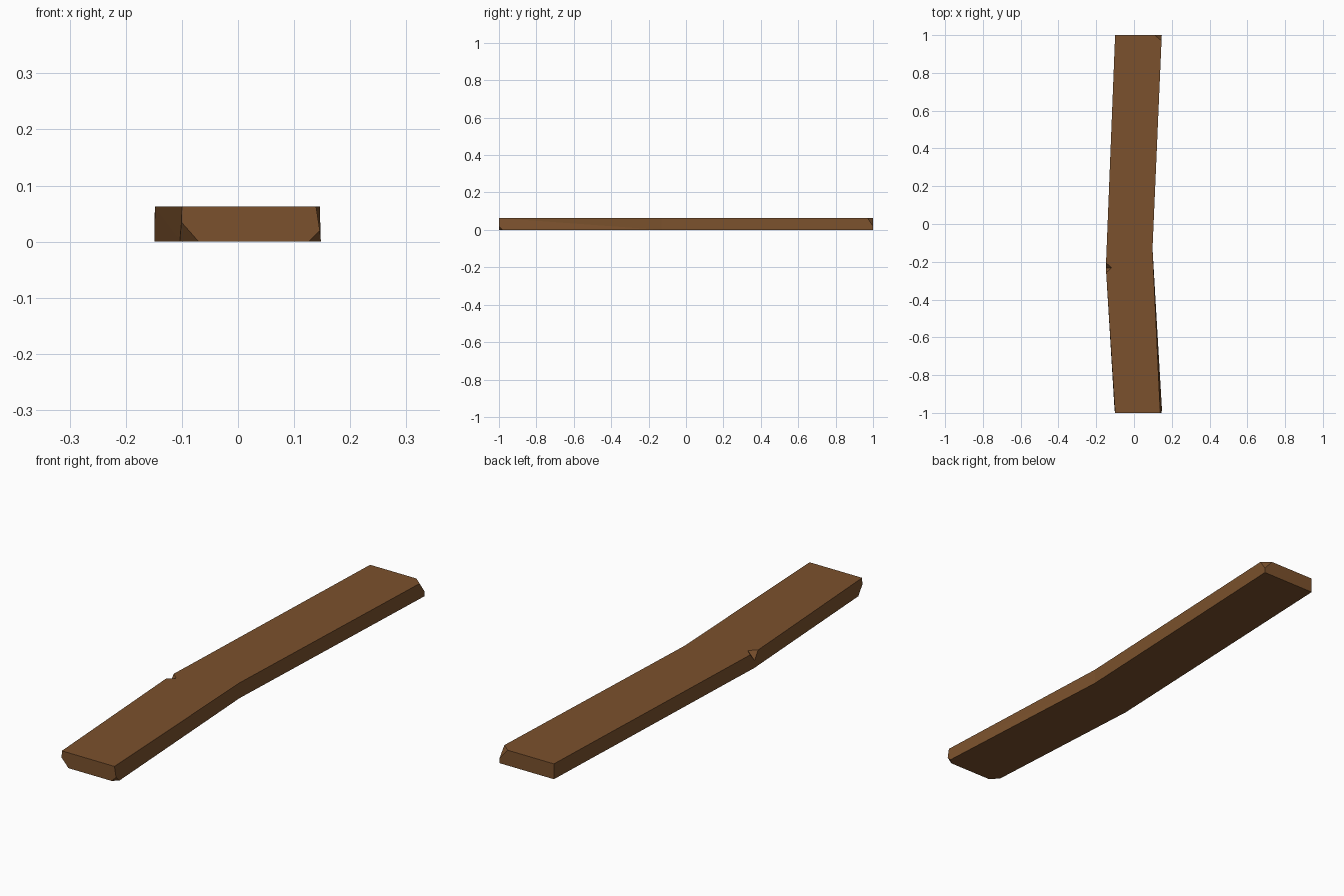
import bpy, bmesh
from mathutils import Vector

if "Cube" in bpy.data.objects:
    bpy.data.objects.remove(bpy.data.objects["Cube"])

H = 0.063

wood = bpy.data.materials.new("brown wood")
wood.diffuse_color = (0.198, 0.083, 0.026, 1)
wood.use_nodes = True
wood.node_tree.nodes["Principled BSDF"].inputs["Base Color"].default_value = wood.diffuse_color


def make_object(name, bm):
    bmesh.ops.recalc_face_normals(bm, faces=bm.faces)
    mesh = bpy.data.meshes.new(name)
    bm.to_mesh(mesh)
    bm.free()
    mesh.materials.append(wood)
    obj = bpy.data.objects.new(name, mesh)
    bpy.context.collection.objects.link(obj)
    return obj


def chip(bm, a, b, c):
    """Slice off the corner outside the plane a-b-c and cap the cut."""
    a, b, c = Vector(a), Vector(b), Vector(c)
    n = (b - a).cross(c - a).normalized()
    if n.dot(a - Vector((0, 0, H / 2))) < 0:
        n = -n
    res = bmesh.ops.bisect_plane(bm, geom=bm.verts[:] + bm.edges[:] + bm.faces[:],
                                 plane_co=a, plane_no=n, clear_outer=True)
    edges = [e for e in res["geom_cut"] if isinstance(e, bmesh.types.BMEdge)]
    bmesh.ops.holes_fill(bm, edges=edges, sides=0)


# Bent plank: outline as left/right pairs from front to back
bottom = [(-0.102, -1), (0.149, -1), (0.098, -0.13), (0.147, 1), (-0.10, 1), (-0.149, -0.23)]
top = [(-0.10, -1), (0.139, -1), (0.098, -0.13), (0.147, 1), (-0.10, 1), (-0.149, -0.23)]
bm = bmesh.new()
lo = [bm.verts.new((x, y, 0)) for x, y in bottom]
hi = [bm.verts.new((x, y, H)) for x, y in top]
for ring in (lo, hi):   # two quads per side, meeting at the bend
    bm.faces.new((ring[0], ring[1], ring[2], ring[5]))
    bm.faces.new((ring[5], ring[2], ring[3], ring[4]))
for i in range(6):
    j = (i + 1) % 6
    bm.faces.new((lo[i], lo[j], hi[j], hi[i]))
bmesh.ops.recalc_face_normals(bm, faces=bm.faces)
bmesh.ops.triangulate(bm, faces=[f for f in bm.faces if abs(f.normal.z) < 0.5])

# Chipped corners
chip(bm, (0.11, 1, H), (0.146, 0.97, H), (0.147, 1, 0.02))
chip(bm, (-0.07, -1, 0), (-0.101, -1, 0.035), (-0.103, -0.97, 0))
chip(bm, (0.126, -1, 0), (0.146, -1, 0.02), (0.148, -0.98, 0))
plank = make_object("plank", bm)

# Notch in the outer side of the bend
bm = bmesh.new()
inner, low = Vector((-0.118, -0.232, H)), Vector((-0.149, -0.232, 0.03))
pts = [inner + (inner - low) * 0.0, low,
       Vector((-0.148, -0.205, H)), Vector((-0.148, -0.258, H))]
# extend the wedge outward and upward past the plank surface
centre = inner.lerp(low, 0.5)
tip = Vector((-0.16, -0.232, 0.1))
bmesh.ops.convex_hull(bm, input=[bm.verts.new(p) for p in pts + [tip]])
cutter = make_object("notch_cutter", bm)
cutter.hide_render = True
cutter.hide_viewport = True

cut = plank.modifiers.new("notch", 'BOOLEAN')
cut.operation = 'DIFFERENCE'
cut.solver = 'EXACT'
cut.object = cutter
